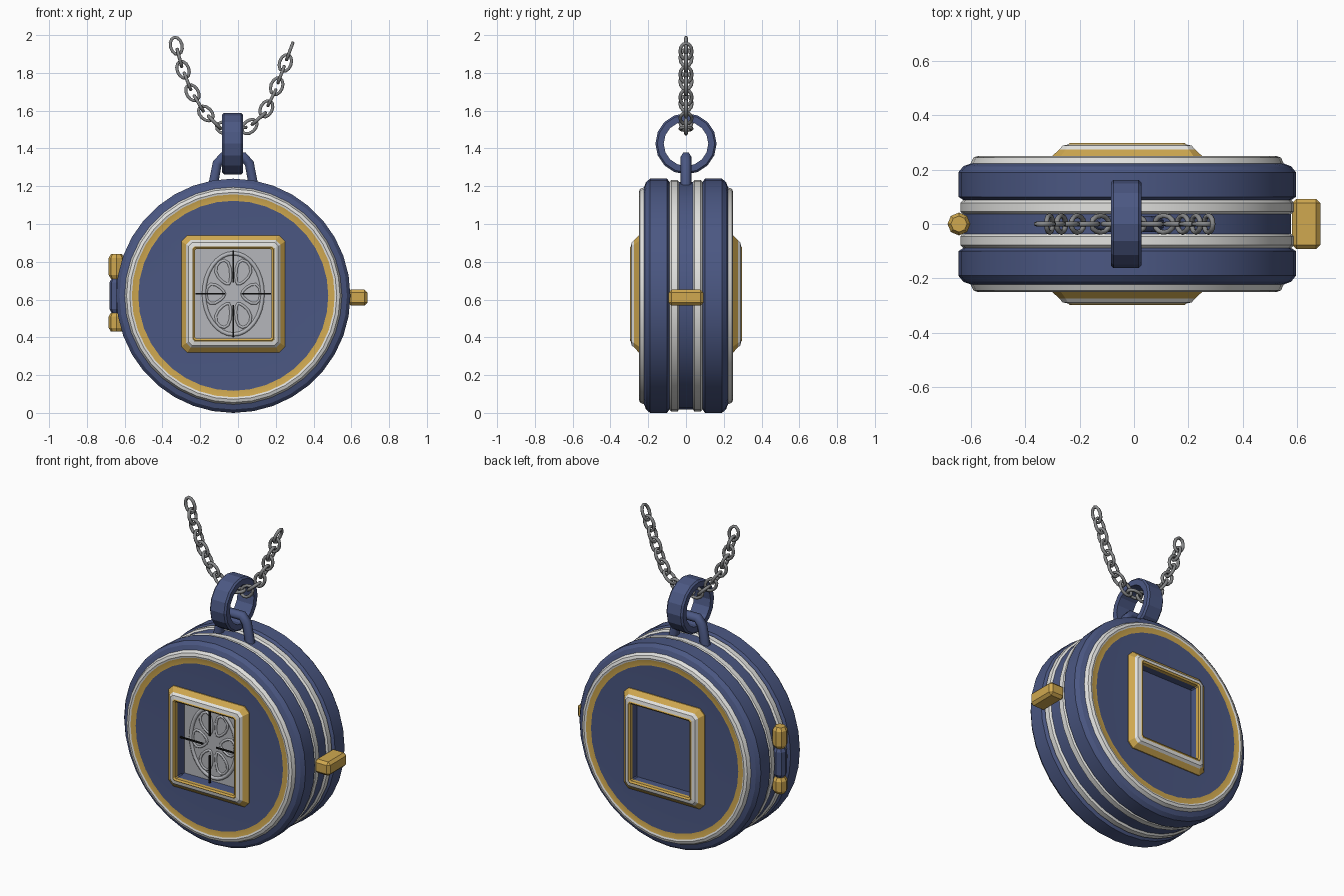
import bpy, bmesh, math
from mathutils import Vector, Matrix

if "Cube" in bpy.data.objects:
    bpy.data.objects.remove(bpy.data.objects["Cube"])

CX, CZ = -0.025, 0.62          # centre of the case


def material(name, rgb):
    m = bpy.data.materials.new(name)
    m.diffuse_color = (*rgb, 1)
    m.use_nodes = True
    m.node_tree.nodes["Principled BSDF"].inputs["Base Color"].default_value = m.diffuse_color
    return m


BLUE = material("navy blue", (0.07, 0.096, 0.225))
GOLD = material("gold", (0.63, 0.395, 0.08))
WHITE = material("silver white", (0.75, 0.75, 0.73))
GREY = material("emblem grey", (0.46, 0.47, 0.50))
STEEL = material("chain steel", (0.24, 0.245, 0.25))
BLACK = material("black", (0.008, 0.008, 0.008))


def finish(name, bm, mats):
    bmesh.ops.remove_doubles(bm, verts=bm.verts, dist=1e-5)
    bmesh.ops.recalc_face_normals(bm, faces=bm.faces)
    me = bpy.data.meshes.new(name)
    bm.to_mesh(me)
    bm.free()
    for m in mats:
        me.materials.append(m)
    ob = bpy.data.objects.new(name, me)
    bpy.context.collection.objects.link(ob)
    return ob


def activate(ob):
    bpy.ops.object.select_all(action='DESELECT')
    ob.select_set(True)
    bpy.context.view_layer.objects.active = ob


def skin(name, rings, seg_mats, mats, closed_rings=False):
    """Join equal-length closed vertex loops; seg_mats[i] colours strip i."""
    bm = bmesh.new()
    vs = [[bm.verts.new(p) for p in ring] for ring in rings]
    n = len(vs[0])
    for i in range(len(vs) if closed_rings else len(vs) - 1):
        a, b = vs[i], vs[(i + 1) % len(vs)]
        for k in range(n):
            f = bm.faces.new((a[k], a[(k + 1) % n], b[(k + 1) % n], b[k]))
            f.material_index = seg_mats[i]
    return finish(name, bm, mats)


def circle(r, n):
    return [(r * math.sin(2 * math.pi * k / n), r * math.cos(2 * math.pi * k / n)) for k in range(n)]


def box(name, centre, size, mat, bevel=0.0):
    bm = bmesh.new()
    bmesh.ops.create_cube(bm, size=1, matrix=Matrix.Translation(centre) @ Matrix.Diagonal((*size, 1)))
    if bevel:
        bmesh.ops.bevel(bm, geom=bm.edges[:], offset=bevel, segments=1, affect='EDGES')
    return finish(name, bm, [mat])


def tubes(name, paths, radius, mat, cyclic=True, res=1):
    """Round wires along point lists, converted to one mesh."""
    cu = bpy.data.curves.new(name, 'CURVE')
    cu.dimensions = '3D'
    cu.bevel_depth, cu.bevel_resolution = radius, res
    cu.use_fill_caps = True
    for path in paths:
        sp = cu.splines.new('POLY')
        sp.points.add(len(path) - 1)
        for p, co in zip(sp.points, path):
            p.co = (*co, 1)
        sp.use_cyclic_u = cyclic
    cu.materials.append(mat)
    ob = bpy.data.objects.new(name, cu)
    bpy.context.collection.objects.link(ob)
    activate(ob)
    bpy.ops.object.convert(target='MESH')
    return ob


# Case: turned profile (radius, y, colour of the next strip), mirrored front to back
half = [(0, -.244, 0), (.503, -.244, 1), (.537, -.246, 2), (.548, -.25, 2),
        (.565, -.244, 2), (.575, -.222, 0), (.602, -.212, 0), (.62, -.19, 0), (.62, -.10, 0),
        (.602, -.088, 2), (.613, -.078, 2), (.613, -.045, 2), (.602, -.036, 0)]
profile = [(r, y) for r, y, m in half] + [(r, -y) for r, y, m in reversed(half)]
strips = [m for r, y, m in half] + [m for r, y, m in reversed(half[:-1])]
case = skin("case", [[(CX + a, y, CZ + b) for a, b in circle(r, 36)] for r, y in profile],
            strips, [BLUE, GOLD, WHITE])

# Window recesses, deep at the front and shallow at the back
for y0, y1 in ((-.4, -.185), (.22, .4)):
    cutter = box("recess_cutter", (CX, (y0 + y1) / 2, .63), (.41, y1 - y0, .48), BLUE)
    cutter.hide_render = True
    activate(case)
    mod = case.modifiers.new("recess", 'BOOLEAN')
    mod.operation, mod.object, mod.solver = 'DIFFERENCE', cutter, 'EXACT'
    bpy.ops.object.modifier_apply(modifier=mod.name)
    bpy.data.objects.remove(cutter)
activate(case)
bpy.ops.object.shade_smooth_by_angle(angle=math.radians(25))


# Square frames: (inset, height, colour of the next strip)
def rect_loop(hx, hz, c, y):
    pts = []
    for sx, sz in ((1, 1), (-1, 1), (-1, -1), (1, -1)):
        pair = [(sx * hx, sz * (hz - c)), (sx * (hx - c), sz * hz)]
        pts += pair if sx * sz > 0 else pair[::-1]
    return [(CX + x, y, .63 + z) for x, z in pts]


frame = [(0, .228, 0), (0, .25, 0), (.026, .274, 1), (.038, .288, 1), (.058, .292, 0),
         (.063, .297, 0), (.073, .290, 0), (.073, .268, 2), (.073, .228, 2)]
for name, s in (("front_frame", -1), ("back_frame", 1)):
    skin(name, [rect_loop(.275 - d, .31 - d, .032 - .35 * d, s * y) for d, y, m in frame],
         [m for d, y, m in frame], [GOLD, WHITE, BLUE], closed_rings=True)

# Emblem plate with a raised oval rim and flower petals
PY = -.198
box("emblem_plate", (CX, -.191, .63), (.405, .014, .475), GREY)
oval = [(CX + .155 * a, PY, .63 + .215 * b) for a, b in circle(1, 32)]
tubes("emblem_rim", [oval], .012, GREY)
petals = []
for k in range(6):
    t = math.radians(60 * k + 30)
    path = []
    for a, b in circle(1, 12):
        u, v = .095 + .05 * b, .036 * a * (1 + .4 * b)
        path.append((CX + (u * math.sin(t) + v * math.cos(t)), PY,
                     .63 + 1.35 * (u * math.cos(t) - v * math.sin(t))))
    petals.append(path)
tubes("emblem_petals", petals, .008, GREY)

# Black cross hairs over the window, open in the middle
for s in (-1, 1):
    box("cross_bar_side", (CX + s * .122, -.24, .63), (.155, .008, .009), BLACK)
    box("cross_bar_upright", (CX, -.24, .63 + s * .145), (.009, .008, .17), BLACK)

# Hinge barrel on the left with gold ends
for name, z0, z1, r, mat in (("hinge_top", .71, .84, .042, GOLD), ("hinge_middle", .53, .71, .038, BLUE),
                             ("hinge_bottom", .43, .53, .042, GOLD)):
    rings = [[(-.643 + q * a, q * b, z) for a, b in circle(1, 8)]
             for q, z in ((0, z0), (r * .7, z0), (r, z0 + .02), (r, z1 - .02), (r * .7, z1), (0, z1))]
    skin(name, rings, [0] * 5, [mat])

# Clasp on the right
box("clasp", (.633, 0, .61), (.104, .185, .085), GOLD, .016)

# Bail ring, turned about the x axis
section = [(-.056, .118), (-.056, .152), (-.046, .162), (.046, .162), (.056, .152), (.056, .118)]
skin("bail_ring", [[(CX - .004 + x, a, 1.425 + b) for a, b in circle(r, 16)] for x, r in section],
     [0] * 6, [BLUE], closed_rings=True)

# Loop on top of the case that holds the bail ring
arch = [(-.108, 1.20), (-.085, 1.32), (-.055, 1.355), (.055, 1.355), (.085, 1.32), (.108, 1.20)]
tubes("bail_mount", [[(CX + x, 0, z) for x, z in arch]], .029, BLUE, cyclic=False)

# Chain: alternating oval links spaced evenly along a hanging path
path = [Vector((x, 0, z)) for x, z in (
    (-.335, 1.975), (-.30, 1.84), (-.25, 1.71), (-.185, 1.60), (-.10, 1.515), (-.03, 1.50),
    (.06, 1.515), (.135, 1.58), (.19, 1.69), (.235, 1.81), (.285, 1.945))]
lengths = [(b - a).length for a, b in zip(path, path[1:])]
COUNT = 18
links = []
for i in range(COUNT):
    d = sum(lengths) * (i + .5) / COUNT
    k = 0
    while d > lengths[k]:
        d -= lengths[k]
        k += 1
    along = (path[k + 1] - path[k]).normalized()
    mid = path[k] + along * d
    across = Vector((0, 1, 0)) if i % 2 else along.cross(Vector((0, 1, 0)))
    links.append([mid + along * (.046 * b) + across * (.031 * a) for a, b in circle(1, 12)])
tubes("chain", links, .0095, STEEL)
